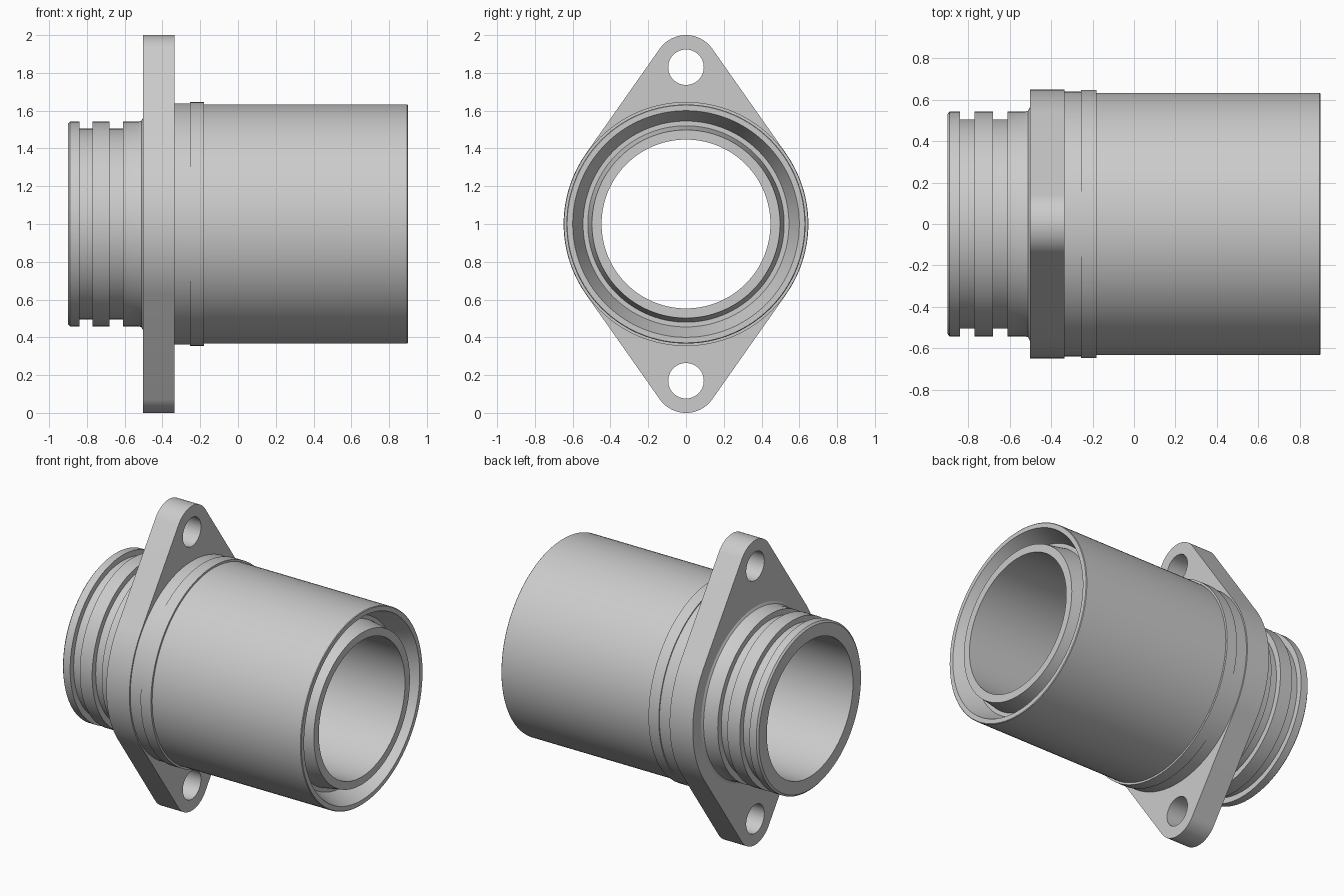
import bpy, bmesh
from math import radians, sin, cos, pi, asin
from mathutils import Vector

default = bpy.data.objects.get("Cube")
if default:
    bpy.data.objects.remove(default, do_unlink=True)

# One plain grey for everything
grey = bpy.data.materials.new("light_grey")
grey.use_nodes = True
grey.diffuse_color = (0.6, 0.6, 0.6, 1)
grey.node_tree.nodes["Principled BSDF"].inputs["Base Color"].default_value = (0.6, 0.6, 0.6, 1)

AXIS_Z = 1.0
BORE = 0.447


def finish(obj):
    """Smooth the curved faces and keep the edges crisp."""
    bpy.ops.object.select_all(action='DESELECT')
    obj.select_set(True)
    bpy.context.view_layer.objects.active = obj
    bpy.ops.object.shade_smooth_by_angle(angle=radians(25))


def lathe(name, profile, steps=128):
    """Spin a closed (x, radius) profile around the x axis."""
    bm = bmesh.new()
    verts = [bm.verts.new((x, 0, r)) for x, r in profile]
    edges = [bm.edges.new((a, b)) for a, b in zip(verts, verts[1:] + verts[:1])]
    bmesh.ops.spin(bm, geom=verts + edges, cent=(0, 0, 0), axis=(1, 0, 0),
                   angle=2 * pi, steps=steps, use_merge=False)
    bmesh.ops.remove_doubles(bm, verts=bm.verts, dist=1e-4)
    bmesh.ops.recalc_face_normals(bm, faces=bm.faces)
    mesh = bpy.data.meshes.new(name)
    bm.to_mesh(mesh)
    bm.free()
    mesh.materials.append(grey)
    obj = bpy.data.objects.new(name, mesh)
    obj.location.z = AXIS_Z
    bpy.context.collection.objects.link(obj)
    finish(obj)
    return obj


def arc(cy, r, start, end, n):
    """Points on an arc centred on (0, cy)."""
    return [Vector((r * cos(start + (end - start) * i / n),
                    cy + r * sin(start + (end - start) * i / n), 0)) for i in range(n + 1)]


# Hollow body: grooved spigot, collar, main tube and ring recess at the open end
spigot, groove = 0.542, 0.505
profile = [(-0.9, BORE), (-0.9, 0.53), (-0.89, spigot)]
for start, end in ((-0.84, -0.77), (-0.68, -0.61)):
    profile += [(start, spigot), (start, groove), (end, groove), (end, spigot)]
profile += [(-0.525, spigot), (-0.511, 0.547), (-0.503, 0.562), (-0.42, 0.562),
            (-0.42, 0.639), (-0.255, 0.639), (-0.255, 0.646), (-0.18, 0.646),
            (-0.18, 0.633), (0.896, 0.633), (0.9, 0.629),
            (0.9, 0.6), (0.77, 0.545), (0.77, 0.52), (0.9, 0.498), (0.9, BORE)]
lathe("tube_body", profile)

# Flange outline: big circle and two ear circles joined by tangent lines
EAR, EAR_R, BIG_R = 0.83, 0.17, 0.648
tilt = asin((BIG_R - EAR_R) / EAR)
outline = (arc(0, BIG_R, -tilt, tilt, 28) + arc(EAR, EAR_R, tilt, pi - tilt, 32)
           + arc(0, BIG_R, pi - tilt, pi + tilt, 28)
           + arc(-EAR, EAR_R, pi + tilt, 2 * pi - tilt, 32))
holes = [arc(0, 0.49, 0, 2 * pi, 96)[:-1]]
holes += [arc(side * EAR, 0.094, 0, 2 * pi, 48)[:-1] for side in (1, -1)]

curve = bpy.data.curves.new("flange", 'CURVE')
curve.dimensions = '2D'
curve.fill_mode = 'BOTH'
curve.extrude = 0.084
for points in [outline] + holes:
    spline = curve.splines.new('POLY')
    spline.points.add(len(points) - 1)
    for target, p in zip(spline.points, points):
        target.co = (p.x, p.y, 0, 1)
    spline.use_cyclic_u = True
curve.materials.append(grey)

# Stand the flange across the tube axis and turn it into a mesh
flange = bpy.data.objects.new("flange", curve)
flange.location = (-0.419, 0, AXIS_Z)
flange.rotation_euler = (radians(90), 0, radians(90))
bpy.context.collection.objects.link(flange)
bpy.ops.object.select_all(action='DESELECT')
flange.select_set(True)
bpy.context.view_layer.objects.active = flange
bpy.ops.object.convert(target='MESH')
flange = bpy.context.view_layer.objects.active
bm = bmesh.new()
bm.from_mesh(flange.data)
bmesh.ops.remove_doubles(bm, verts=bm.verts, dist=1e-4)
bmesh.ops.recalc_face_normals(bm, faces=bm.faces)
bm.to_mesh(flange.data)
bm.free()
finish(flange)
